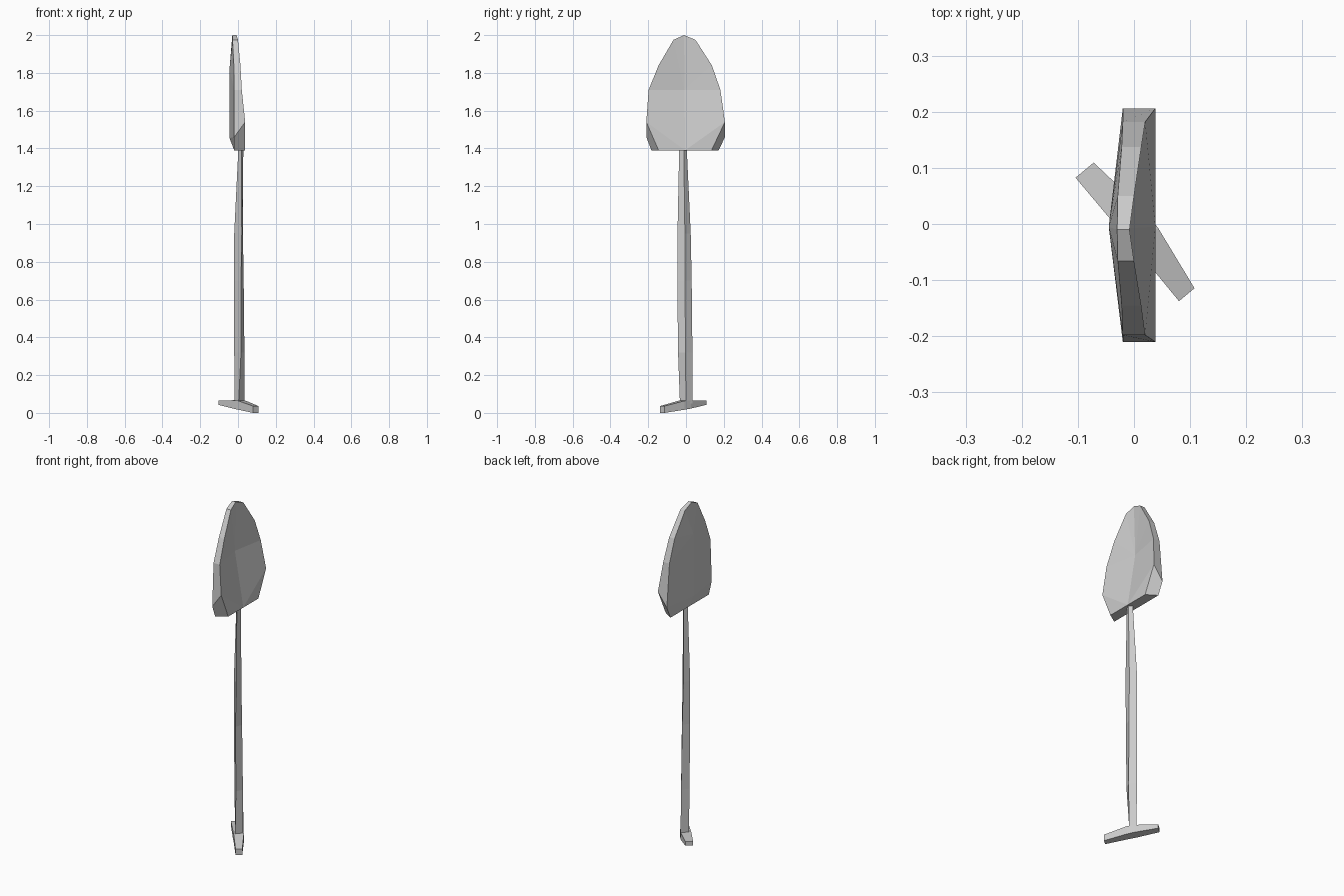
import bpy
import bmesh
from mathutils import Vector

if "Cube" in bpy.data.objects:
    bpy.data.objects.remove(bpy.data.objects["Cube"])


def finish(bm, name):
    bmesh.ops.recalc_face_normals(bm, faces=bm.faces)
    mesh = bpy.data.meshes.new(name)
    bm.to_mesh(mesh)
    bm.free()
    obj = bpy.data.objects.new(name, mesh)
    bpy.context.collection.objects.link(obj)
    return obj


def loft(name, sections):
    """Bridge four-sided sections and cap both ends."""
    bm = bmesh.new()
    rings = [[bm.verts.new(p) for p in s] for s in sections]
    for a, b in zip(rings, rings[1:]):
        for i in range(4):
            j = (i + 1) % 4
            bm.faces.new((a[i], a[j], b[j], b[i]))
    bm.faces.new(rings[0])
    bm.faces.new(rings[-1])
    return finish(bm, name)


# Blade: dished front, ridged back, thick rim with chamfered lower corners
# rim rows: centre y, front (half width, x, z), back (half width, x, z)
rows = [
    (-0.005, (0.14, 0.038, 1.39), (0.178, -0.02, 1.39)),
    (-0.002, (0.208, 0.038, 1.54), (0.208, -0.02, 1.46)),
    (-0.008, (0.19, 0.02, 1.71), (0.19, -0.02, 1.71)),
    (-0.004, (0.141, 0.013, 1.84), (0.141, -0.022, 1.84)),
    (-0.008, (0.058, 0.0, 1.975), (0.058, -0.029, 1.975)),
]
bm = bmesh.new()
v = bm.verts.new
front_mid = [v((0.038, -0.005, 1.39)), v((-0.015, -0.008, 1.71)), v((-0.008, -0.01, 2.0))]
back_mid = [v((-0.02, -0.005, 1.39)), v((-0.045, -0.005, 1.455)),
            v((-0.045, -0.005, 1.82)), v((-0.03, -0.01, 2.0))]
for side in (-1, 1):
    f = [v((x, cy + side * w, z)) for cy, (w, x, z), _ in rows]
    b = [v((x, cy + side * w, z)) for cy, _, (w, x, z) in rows]
    quads = [(f[i], f[i + 1], b[i + 1], b[i]) for i in range(4)]
    front = [(front_mid[0], f[0], f[1]), (front_mid[0], f[1], f[2], front_mid[1]),
             (front_mid[1], f[2], f[3]), (front_mid[1], f[3], f[4]),
             (front_mid[1], f[4], front_mid[2])]
    back = [(back_mid[0], b[0], b[1], back_mid[1]), (back_mid[1], b[1], b[2]),
            (back_mid[1], b[2], back_mid[2]), (back_mid[2], b[2], b[3]),
            (back_mid[2], b[3], b[4]), (back_mid[2], b[4], back_mid[3])]
    ends = [(f[4], front_mid[2], back_mid[3], b[4]), (f[0], front_mid[0], back_mid[0], b[0])]
    for face in quads + front + back + ends:
        bm.faces.new(face)
finish(bm, "blade")

# Shaft: slightly crooked four-sided pole (height, left, front, right, back corners)
pole = [
    (0.05, (-0.018, 0.0), (0.003, -0.032), (0.034, 0.0), (0.012, 0.034)),
    (0.32, (-0.02, -0.005), (0.016, -0.042), (0.034, -0.003), (0.008, 0.034)),
    (0.70, (-0.02, -0.008), (0.016, -0.046), (0.03, -0.005), (0.004, 0.03)),
    (0.95, (-0.02, -0.01), (0.02, -0.045), (0.026, -0.006), (-0.001, 0.025)),
    (1.40, (0.002, -0.018), (0.018, -0.036), (0.028, -0.012), (0.012, 0.004)),
]
loft("shaft", [[(x, y, z) for x, y in corners] for z, *corners in pole])

# Grip: bent crossbar set diagonally (centre, half width, bottom z, top z)
across = Vector((0.77, 0.64, 0))
bar = [
    ((-0.088, 0.096), 0.021, 0.043, 0.066),
    ((-0.005, 0.008), 0.028, 0.023, 0.067),
    ((0.022, -0.024), 0.027, 0.017, 0.064),
    ((0.094, -0.126), 0.018, 0.0, 0.036),
]
sections = []
for (x, y), w, lo, hi in bar:
    c = Vector((x, y, 0))
    sections.append([c + across * (s * w) + Vector((0, 0, z))
                     for s, z in ((-1, lo), (1, lo), (1, hi), (-1, hi))])
loft("grip", sections)
